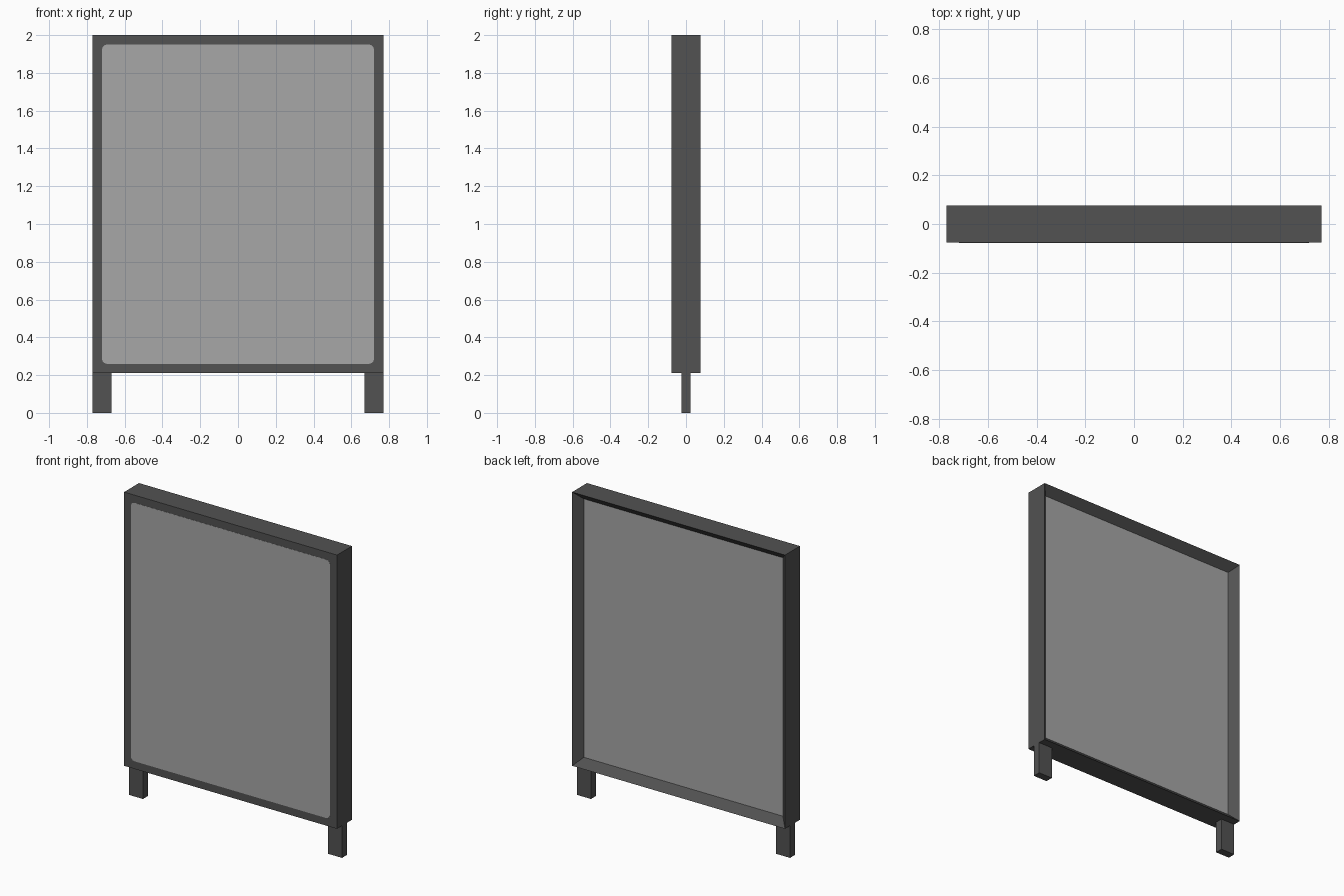
import bpy, bmesh, math
from mathutils import Matrix, Vector

if "Cube" in bpy.data.objects:
    bpy.data.objects.remove(bpy.data.objects["Cube"], do_unlink=True)

HALF_W, HALF_D = 0.77, 0.077      # frame half width and half depth
BOTTOM, TOP = 0.21, 2.0           # frame height range
BORDER, RECESS = 0.05, 0.05       # rim width, depth of the back recess


def material(name, value):
    m = bpy.data.materials.new(name)
    m.use_nodes = True
    colour = (value, value, value, 1)
    m.diffuse_color = colour
    m.node_tree.nodes["Principled BSDF"].inputs["Base Color"].default_value = colour
    return m


dark = material("dark grey", 0.085)
light = material("light grey", 0.385)


def box(bm, lo, hi):
    lo, hi = Vector(lo), Vector(hi)
    bmesh.ops.create_cube(bm, size=1, matrix=Matrix.Translation((lo + hi) / 2)
                          @ Matrix.Diagonal((*(hi - lo), 1)))


def finish(name, bm, *mats):
    bmesh.ops.recalc_face_normals(bm, faces=bm.faces[:])
    mesh = bpy.data.meshes.new(name)
    bm.to_mesh(mesh)
    bm.free()
    for m in mats:
        mesh.materials.append(m)
    obj = bpy.data.objects.new(name, mesh)
    bpy.context.collection.objects.link(obj)
    return obj


# Frame: a box whose back face is inset and sunk, leaving a light back panel
bm = bmesh.new()
box(bm, (-HALF_W, -HALF_D, BOTTOM), (HALF_W, HALF_D, TOP))
bm.normal_update()
back = max(bm.faces, key=lambda f: f.calc_center_median().y)
bmesh.ops.inset_region(bm, faces=[back], thickness=BORDER, use_even_offset=True)
bmesh.ops.translate(bm, verts=back.verts[:], vec=(0, -RECESS, 0))
back.material_index = 1
finish("frame", bm, dark, light)

# Front panel: thin plate with rounded corners
bm = bmesh.new()
R, STEPS = 0.025, 3
cx, cz = HALF_W - BORDER - R, (TOP - BOTTOM) / 2 - BORDER - R
mid = (TOP + BOTTOM) / 2
outline = []
for i, (sx, sz) in enumerate(((1, 1), (-1, 1), (-1, -1), (1, -1))):
    for k in range(STEPS + 1):
        a = math.pi / 2 * (i + k / STEPS)
        outline.append(bm.verts.new((sx * cx + R * math.cos(a), -HALF_D,
                                     mid + sz * cz + R * math.sin(a))))
face = bm.faces.new(outline)
ext = bmesh.ops.extrude_face_region(bm, geom=[face], use_keep_orig=True)
bmesh.ops.translate(bm, vec=(0, -0.001, 0),
                    verts=[v for v in ext["geom"] if isinstance(v, bmesh.types.BMVert)])
finish("front_panel", bm, light)

# Legs: flat posts flush with the outer sides of the frame
for side, name in ((1, "left_leg"), (-1, "right_leg")):
    bm = bmesh.new()
    x = side * (HALF_W - 0.05)
    box(bm, (x - 0.05, -0.025, 0), (x + 0.05, 0.025, BOTTOM))
    finish(name, bm, dark)
